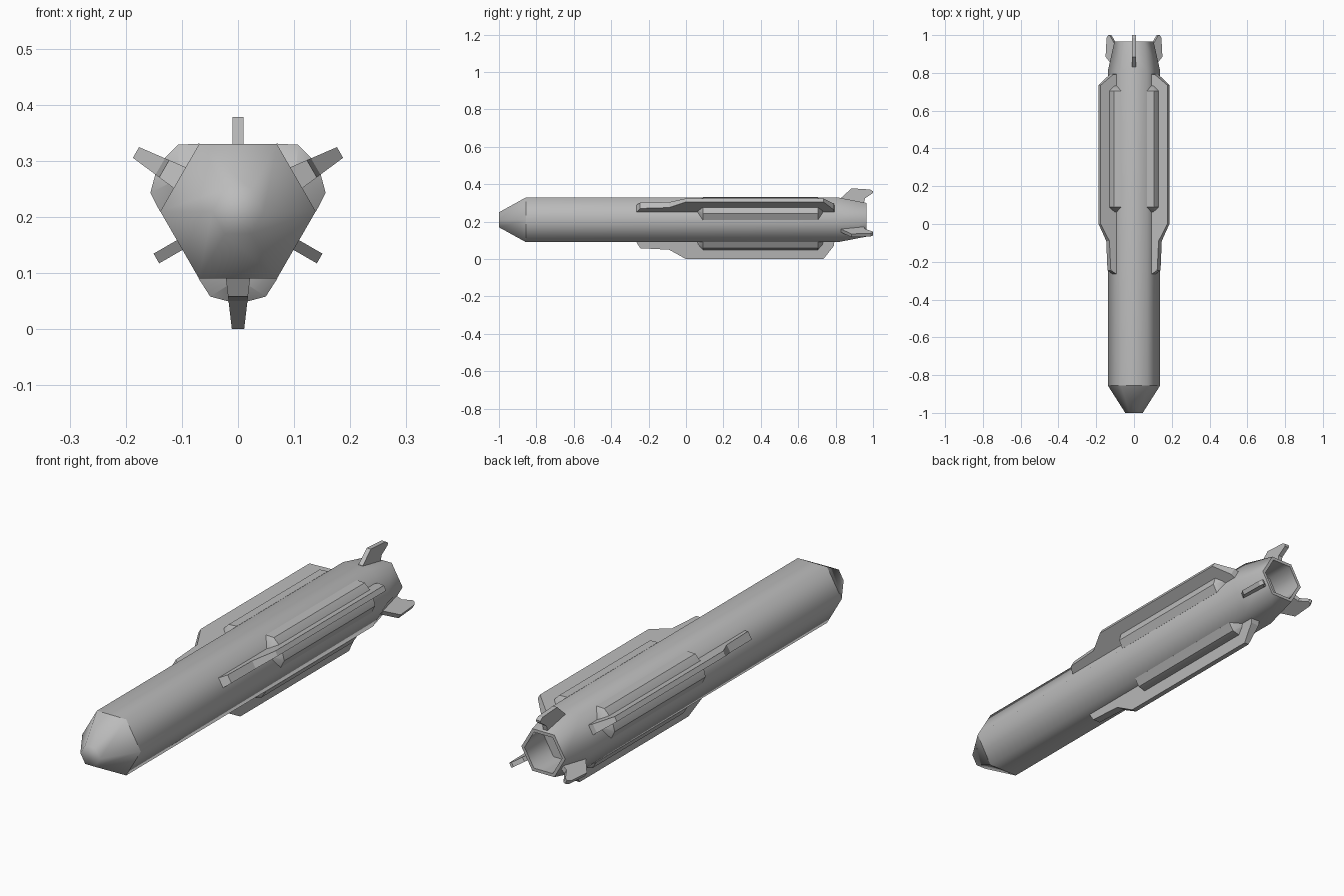
import bpy
import bmesh
import math

AXIS_Z = 0.21
BODY = 0.12  # distance from the axis to a flat side of the hexagonal body

cube = bpy.data.objects.get("Cube")
if cube:
    bpy.data.objects.remove(cube, do_unlink=True)

grey = bpy.data.materials.new("plain grey")
grey.use_nodes = True
grey.diffuse_color = (0.5, 0.5, 0.5, 1)
grey.node_tree.nodes["Principled BSDF"].inputs["Base Color"].default_value = (0.5, 0.5, 0.5, 1)


def place(angle, side, out, y):
    """Point at a distance out from the axis and sideways, around the y axis."""
    c, s = math.cos(angle), math.sin(angle)
    return (out * c - side * s, y, AXIS_Z + out * s + side * c)


def loft(name, rings, smooth_angle=None):
    """Skin equal-length rings of points and cap both ends."""
    bm = bmesh.new()
    loops = [[bm.verts.new(p) for p in ring] for ring in rings]
    n = len(loops[0])
    for a, b in zip(loops, loops[1:]):
        for i in range(n):
            j = (i + 1) % n
            bm.faces.new((a[i], a[j], b[j], b[i]))
    bm.faces.new(loops[0])
    bm.faces.new(loops[-1])
    bmesh.ops.remove_doubles(bm, verts=bm.verts, dist=0.0001)
    bmesh.ops.recalc_face_normals(bm, faces=bm.faces)
    mesh = bpy.data.meshes.new(name)
    bm.to_mesh(mesh)
    bm.free()
    mesh.materials.append(grey)
    if smooth_angle:
        mesh.shade_smooth()
        mesh.set_sharp_from_angle(angle=math.radians(smooth_angle))
    obj = bpy.data.objects.new(name, mesh)
    bpy.context.collection.objects.link(obj)
    return obj


def fin(name, angle, profile, thickness):
    """Plate standing out from the body; thickness(out) is its half width."""
    sides = [[place(angle, k * thickness(r), r, y) for y, r in profile] for k in (-1, 1)]
    return loft(name, sides)


# Hexagonal body: blunt nose, straight tube, tapered tail and hollow nozzle
NOSE_Y = -0.855
sections = [(-1, 0.04), (NOSE_Y, BODY), (0.81, BODY),
            (0.965, 0.09), (0.965, 0.077), (0.83, 0.08)]
rings = []
for y, flat in sections:
    radius = flat / math.cos(math.pi / 6)
    rings.append([place(i * math.pi / 3, 0, radius, y) for i in range(6)])
body = loft("body", rings, 62)
for edge in body.data.edges:
    if all(abs(body.data.vertices[v].co.y - NOSE_Y) < 0.001 for v in edge.vertices):
        edge.use_edge_sharp = True

# Three long stepped fins, each straddling a shallow rounded fairing
long_profile = [(-0.265, 0.105), (-0.265, 0.12), (-0.245, 0.152), (-0.09, 0.16),
                (0, 0.21), (0.735, 0.21), (0.79, 0.14), (0.795, 0.105)]
for label, degrees in (("left", 30), ("right", 150), ("lower", 270)):
    angle = math.radians(degrees)
    fin(label + "_long_fin", angle, long_profile,
        lambda r: 0.0215 - (r - BODY) * 0.117)

    def section(y, scale):
        pts = [place(angle, 0.07 * scale * math.cos(t), BODY + 0.045 * scale * math.sin(t), y)
               for t in (i * math.pi / 4 for i in range(5))]
        depth = 0.01 * scale
        return pts + [place(angle, s * 0.06 * scale, BODY - depth, y) for s in (-1, 1)]

    loft(label + "_fairing", [section(0.05, 0.02), section(0.09, 1),
                              section(0.705, 1), section(0.745, 0.02)], 40)

# Three small swept tail fins between the long ones
tail_profile = [(0.83, 0.105), (0.83, 0.118), (0.885, 0.168), (0.985, 0.162), (1, 0.152),
                (0.998, 0.142), (0.957, 0.115), (0.95, 0.086)]
for label, degrees in (("upper", 90), ("right", 210), ("left", 330)):
    fin(label + "_tail_fin", math.radians(degrees), tail_profile, lambda r: 0.01)
